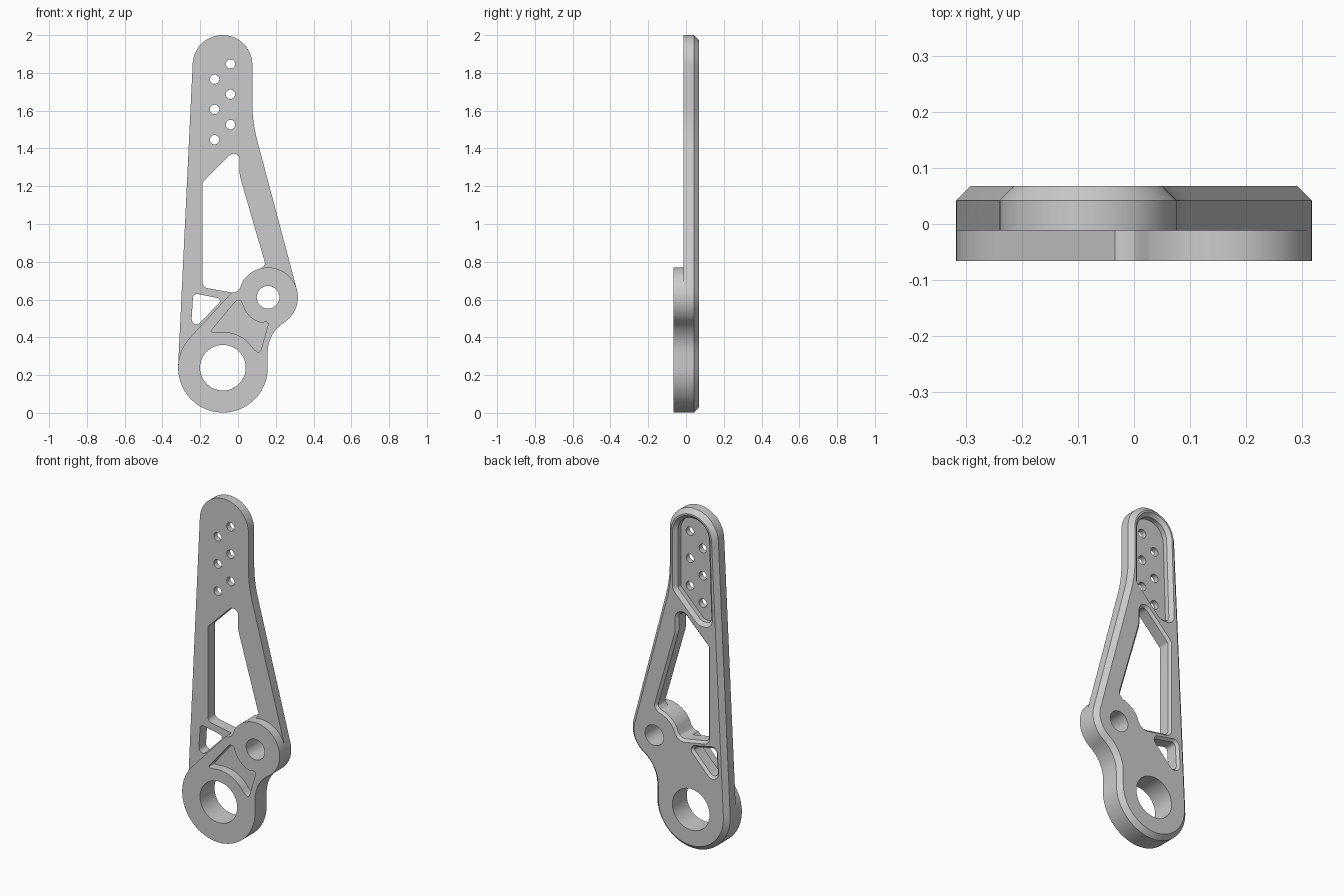
import bpy, bmesh
from math import sin, cos, tan, atan2, sqrt, radians, degrees
from mathutils import Vector

if "Cube" in bpy.data.objects:
    bpy.data.objects.remove(bpy.data.objects["Cube"])

V = lambda x, z: Vector((x, z))


def arc(c, r, a0, a1, step=5):
    n = max(2, round(abs(a1 - a0) / step))
    return [V(c[0] + r * cos(radians(a0 + (a1 - a0) * i / n)),
              c[1] + r * sin(radians(a0 + (a1 - a0) * i / n))) for i in range(n + 1)]


def clean(pts):
    return [p for i, p in enumerate(pts) if (p - pts[i - 1]).length > 1e-4]


def rounded(items, n=6):
    """Closed outline; (x, z, r) tuples become filleted corners, vectors stay."""
    out = []
    for i, it in enumerate(items):
        p = V(it[0], it[1])
        if len(it) == 2:
            out.append(p)
            continue
        a, b = items[i - 1], items[(i + 1) % len(items)]
        u, w = V(a[0], a[1]) - p, V(b[0], b[1]) - p
        half = u.angle(w) / 2
        t = min(it[2] / tan(half), 0.48 * u.length, 0.48 * w.length)
        r = t * tan(half)
        u.normalize(), w.normalize()
        c = p + (u + w).normalized() * (r / sin(half))
        s, e = p + u * t - c, p + w * t - c
        a0 = degrees(atan2(s.y, s.x))
        d = (degrees(atan2(e.y, e.x)) - a0 + 180) % 360 - 180
        out += arc(c, r, a0, a0 + d, abs(d) / n)
    return clean(out)


def inset(pts, d):
    """Mitred inset of a counter-clockwise outline (negative grows it)."""
    out = []
    for i, p in enumerate(pts):
        u = (p - pts[i - 1]).normalized()
        w = (pts[(i + 1) % len(pts)] - p).normalized()
        n1, n2 = V(-u.y, u.x), V(-w.y, w.x)
        out.append(p + (n1 + n2) * (d / (1 + n1.dot(n2))))
    return out


def solid(name, pts, layers):
    """Stack the outline along y; layers are (inset, y)."""
    bm = bmesh.new()
    rings = [[bm.verts.new((p.x, y, p.y)) for p in inset(pts, d)] for d, y in layers]
    n = len(pts)
    for a, b in zip(rings, rings[1:]):
        for i in range(n):
            j = (i + 1) % n
            bm.faces.new((a[i], a[j], b[j], b[i]))
    bm.faces.new(rings[0])
    bm.faces.new(rings[-1])
    bmesh.ops.recalc_face_normals(bm, faces=bm.faces)
    me = bpy.data.meshes.new(name)
    bm.to_mesh(me)
    bm.free()
    ob = bpy.data.objects.new(name, me)
    bpy.context.collection.objects.link(ob)
    return ob


def combine(ob, other, op='DIFFERENCE'):
    other.hide_render = True
    m = ob.modifiers.new("bool", 'BOOLEAN')
    m.operation, m.solver, m.object = op, 'EXACT', other
    bpy.context.view_layer.objects.active = ob
    bpy.ops.object.modifier_apply(modifier=m.name)
    bpy.data.objects.remove(other)


# Main centres, radii and depths
HUB, HR = (-0.08, 0.239), 0.237
PIV, PR = (0.159, 0.612), 0.158
TIP, TR = (-0.082, 1.842), 0.158
FRONT, MID, SHOULDER, BACK = -0.066, -0.012, 0.042, 0.068

# Shared lower edge: hub, straight side, concave fillet, pivot
L, F = HUB[0] + HR, 0.19
dx = L + F - PIV[0]
dz = -sqrt((PR + F) ** 2 - dx ** 2)
ang = degrees(atan2(dz, dx))
lower = (arc(HUB, HR, 177.2, 360) + arc((L + F, PIV[1] + dz), F, 180, 180 + ang)
         + arc(PIV, PR, ang, 14.9))

# Arm plate with a chamfered back edge
right = TIP[0] + TR
p = lower[-1]
knee = (right, p.y + (p.x - right) * 0.778 / 0.207, 0.73)
arm = solid("lever_arm", rounded(lower + [knee] + arc(TIP, TR, 0, 177.2)),
            [(0, MID), (0, SHOULDER), (0.026, BACK)])

# Large and small windows, chamfered at the back
notch = [V(-0.034, 0.637), V(-0.015, 0.639), V(0.0, 0.647), V(0.013, 0.665)]
window = rounded([(-0.188, 0.665, 0.03)] + notch + arc(PIV, PR, 150, 102)
                 + [(0.145, 0.787, 0.015), (0.009, 1.257, 0.1),
                    (0.009, 1.418, 0.035), (-0.188, 1.221, 0.02)])
small = rounded([(-0.25, 0.425, 0.026), (-0.08, 0.603, 0.016), (-0.237, 0.634, 0.02)])
cut = [(0, -0.2), (0, BACK - 0.014), (-0.034, BACK + 0.02)]
for pts in (window, small):
    combine(arm, solid("window_cutter", pts, cut))

# Recess on the back of the tip
recess = rounded([(-0.2, 1.355, 0.03), (-0.135, 1.355, 0.03), (0.02, 1.51, 0.03)]
                 + arc(TIP, 0.102, 0, 177))
combine(arm, solid("recess_cutter", recess,
                   [(0, 0.02), (0, SHOULDER + 0.006), (-0.02, BACK), (-0.04, BACK + 0.02)]))

# Raised front boss joining hub and pivot
boss = clean(arc(HUB, HR, 135, 177.2) + lower + arc(PIV, PR, 14.9, 102)
             + arc(PIV, PR, 102, 150) + notch[::-1])
combine(arm, solid("front_boss", boss, [(0, FRONT), (0, MID)]), 'UNION')

# Curved pocket in the boss
pocket = rounded(arc(HUB, 0.19, 100, 32)
                 + [(0.115, 0.312, 0.02), (0.165, 0.485, 0.02)]
                 + arc(PIV, 0.14, 255, 207)
                 + [(0.008, 0.615, 0.02), (-0.152, 0.424, 0.02)])
combine(arm, solid("pocket_cutter", pocket, [(0, -0.2), (0, MID - 0.001)]))

# Hub bore, pivot bore and the staggered small holes
holes = [(HUB, 0.121), (PIV, 0.06)]
holes += [((-0.124 if i % 2 else -0.04, 1.847 - 0.0802 * i), 0.025) for i in range(6)]
for c, r in holes:
    combine(arm, solid("hole_cutter", clean(arc(c, r, 0, 360, 7.5)), [(0, -0.2), (0, 0.2)]))

bpy.ops.object.select_all(action='DESELECT')
arm.select_set(True)
bpy.context.view_layer.objects.active = arm
bpy.ops.object.shade_smooth_by_angle(angle=radians(25))
